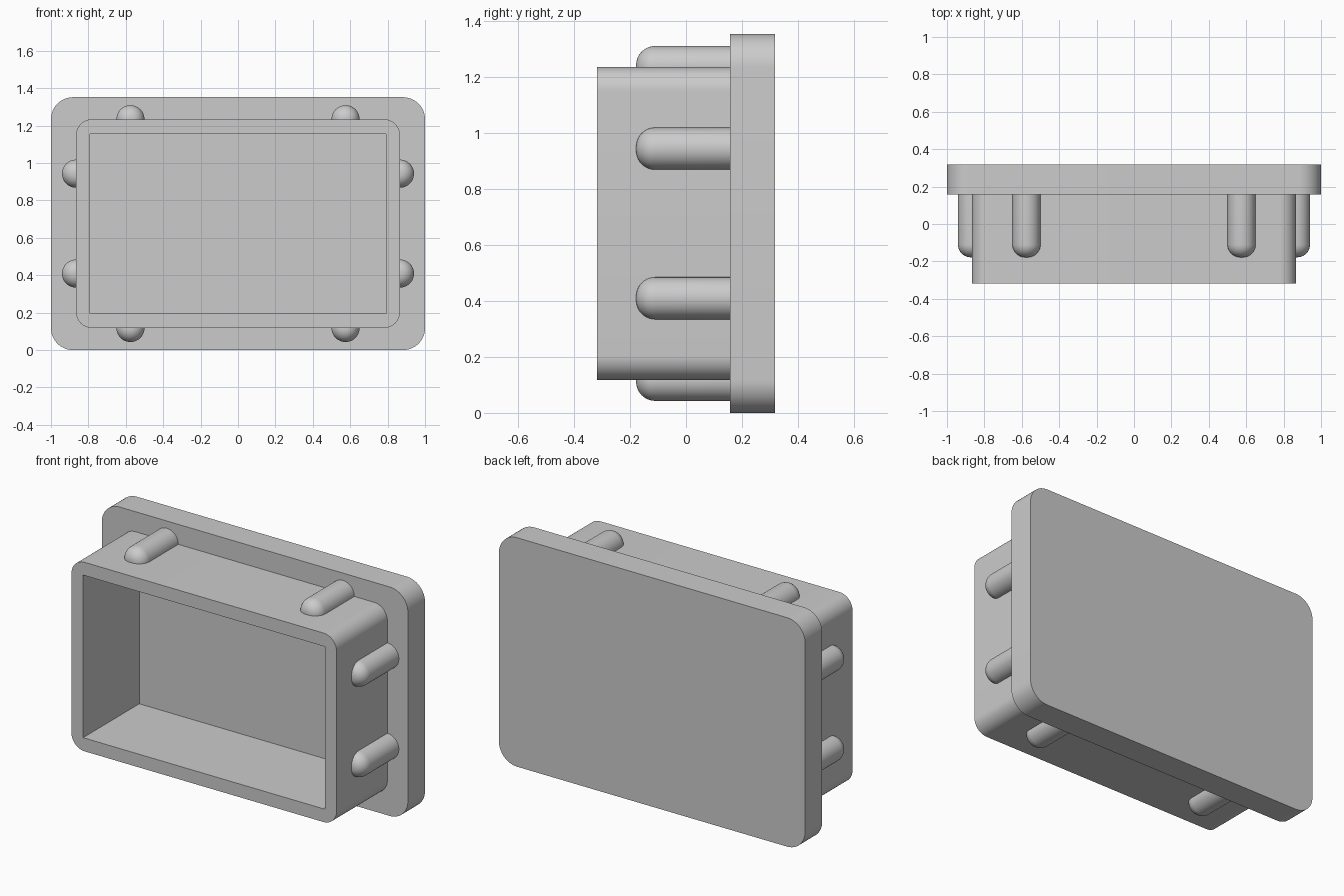
import bpy, bmesh
from math import sin, cos, pi

if "Cube" in bpy.data.objects:
    bpy.data.objects.remove(bpy.data.objects["Cube"])

MID_Z = 0.676          # height of the centre line
SEG = 12               # segments per quarter-round corner


def outline(cx, cz, hw, hh, r, y):
    """Rounded rectangle in the xz plane (a circle when r == hw == hh)."""
    pts = []
    for k, (sx, sz) in enumerate([(1, 1), (-1, 1), (-1, -1), (1, -1)]):
        for i in range(SEG + 1):
            a = (k + i / SEG) * pi / 2
            pts.append((cx + sx * (hw - r) + r * cos(a), y,
                        cz + sz * (hh - r) + r * sin(a)))
    return pts


def skin(name, loops):
    """Bridge successive outlines and cap both ends."""
    bm = bmesh.new()
    rings = [[bm.verts.new(p) for p in loop] for loop in loops]
    n = len(rings[0])
    for a, b in zip(rings, rings[1:]):
        for i in range(n):
            j = (i + 1) % n
            bm.faces.new((a[i], a[j], b[j], b[i]))
    bm.faces.new(rings[0])
    bm.faces.new(rings[-1])
    bmesh.ops.remove_doubles(bm, verts=bm.verts, dist=0.0001)
    bmesh.ops.recalc_face_normals(bm, faces=bm.faces)
    mesh = bpy.data.meshes.new(name)
    bm.to_mesh(mesh)
    bm.free()
    obj = bpy.data.objects.new(name, mesh)
    bpy.context.collection.objects.link(obj)
    bpy.ops.object.select_all(action='DESELECT')
    obj.select_set(True)
    bpy.context.view_layer.objects.active = obj
    bpy.ops.object.shade_smooth_by_angle()
    return obj


# Plug shell: back plate, hollow body and square-cornered cavity in one skin
BODY_W, BODY_H = 0.866, 0.558
skin("plug_shell", [
    outline(0, MID_Z, 1.0, 0.676, 0.118, 0.317),          # plate back
    outline(0, MID_Z, 1.0, 0.676, 0.118, 0.157),          # plate front
    outline(0, MID_Z, BODY_W, BODY_H, 0.086, 0.157),      # body root
    outline(0, MID_Z, BODY_W, BODY_H, 0.086, -0.317),     # body rim
    outline(0, MID_Z, 0.790, 0.480, 0, -0.317),           # cavity mouth
    outline(0, MID_Z, 0.790, 0.480, 0, 0.207),            # cavity floor
])


# Grip ribs: round bars with filleted front ends, half sunk in the walls
def rib(name, x, z, r=0.075, fillet=0.068, tip=-0.178):
    loops = []
    for i in range(11):
        a = i / 10 * pi / 2
        rr = r - fillet + fillet * sin(a)
        loops.append(outline(x, z, rr, rr, rr, tip + fillet * (1 - cos(a))))
    loops.append(outline(x, z, r, r, r, 0.16))
    skin(name, loops)


for sx, side in ((-1, "left"), (1, "right")):
    for sz, level in ((-1, "lower"), (1, "upper")):
        rib(f"side_rib_{side}_{level}", sx * BODY_W, MID_Z + sz * 0.267)
        rib(f"edge_rib_{side}_{level}", sx * 0.575, MID_Z + sz * BODY_H)
